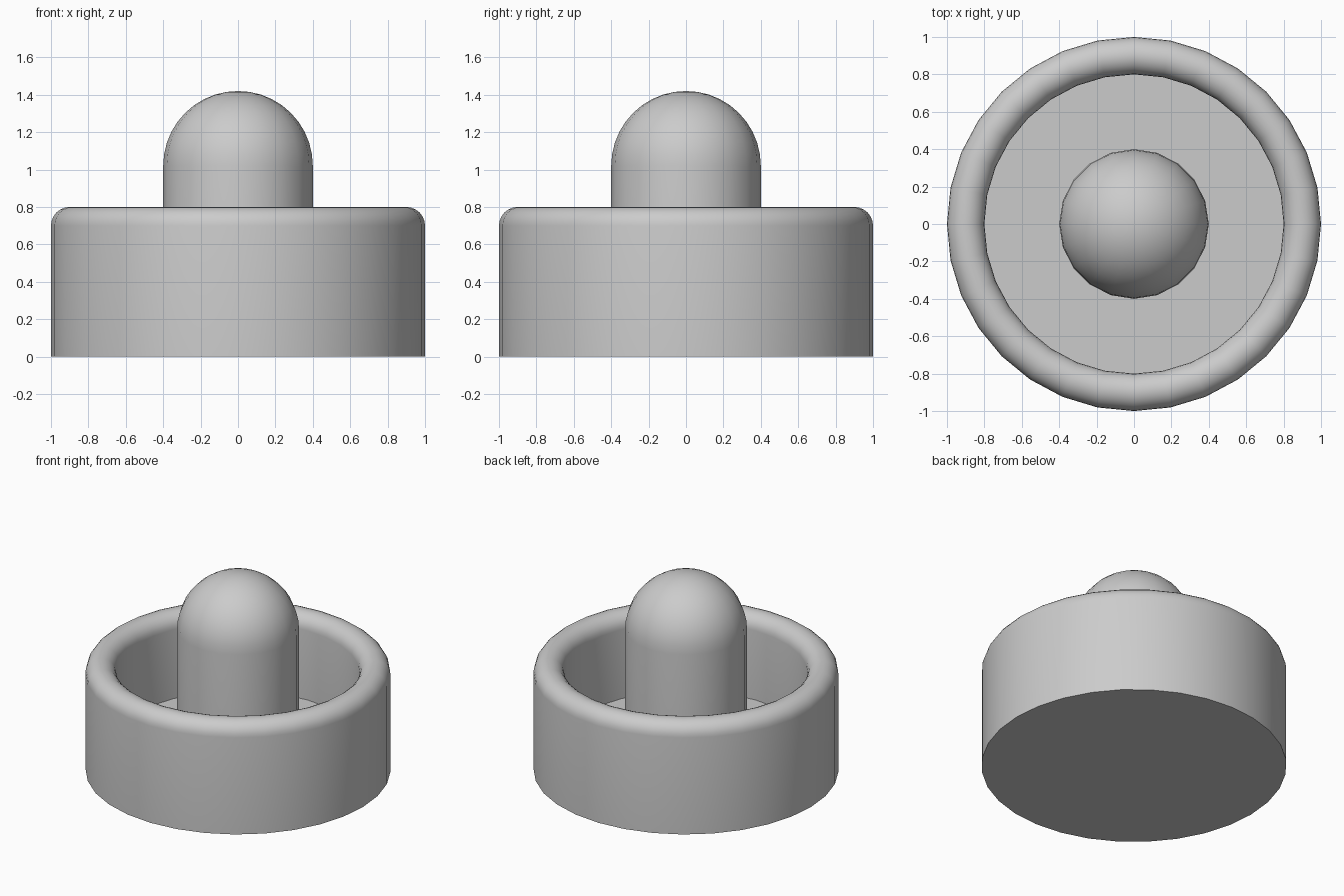
import bpy, bmesh
from math import sin, cos, pi, radians

if "Cube" in bpy.data.objects:
    bpy.data.objects.remove(bpy.data.objects["Cube"])


def arc(cx, cz, r, a0, a1, n):
    """Points (radius, height) along an arc, angles in degrees."""
    return [(cx + r * cos(radians(a0 + (a1 - a0) * i / n)),
             cz + r * sin(radians(a0 + (a1 - a0) * i / n))) for i in range(n + 1)]


def lathe(name, profile, sides):
    """Revolve a profile around z; it starts and ends on the axis."""
    bm = bmesh.new()
    rings = []
    for r, z in profile:
        if r < 1e-5:
            rings.append([bm.verts.new((0, 0, z))] * sides)
        else:
            rings.append([bm.verts.new((r * cos(2 * pi * i / sides),
                                        r * sin(2 * pi * i / sides), z))
                          for i in range(sides)])
    for lo, hi in zip(rings, rings[1:]):
        for i in range(sides):
            j = (i + 1) % sides
            bm.faces.new(list(dict.fromkeys((lo[i], lo[j], hi[j], hi[i]))))
    bmesh.ops.recalc_face_normals(bm, faces=bm.faces)
    mesh = bpy.data.meshes.new(name)
    bm.to_mesh(mesh)
    bm.free()
    obj = bpy.data.objects.new(name, mesh)
    bpy.context.collection.objects.link(obj)
    bpy.ops.object.select_all(action='DESELECT')
    obj.select_set(True)
    bpy.context.view_layer.objects.active = obj
    bpy.ops.object.shade_smooth_by_angle(angle=radians(35))
    return obj


# Cup base: flat underside, outer wall, half-round rim, recessed floor
lathe("cup_base",
      [(0, 0), (1, 0)] + arc(0.9, 0.7, 0.1, 0, 180, 12) + [(0.8, 0.2), (0, 0.2)],
      32)

# Grip: upright post with a hemispherical top, standing on the floor
lathe("grip_knob",
      [(0, 0.2), (0.4, 0.2)] + arc(0, 1.02, 0.4, 0, 90, 10),
      20)
